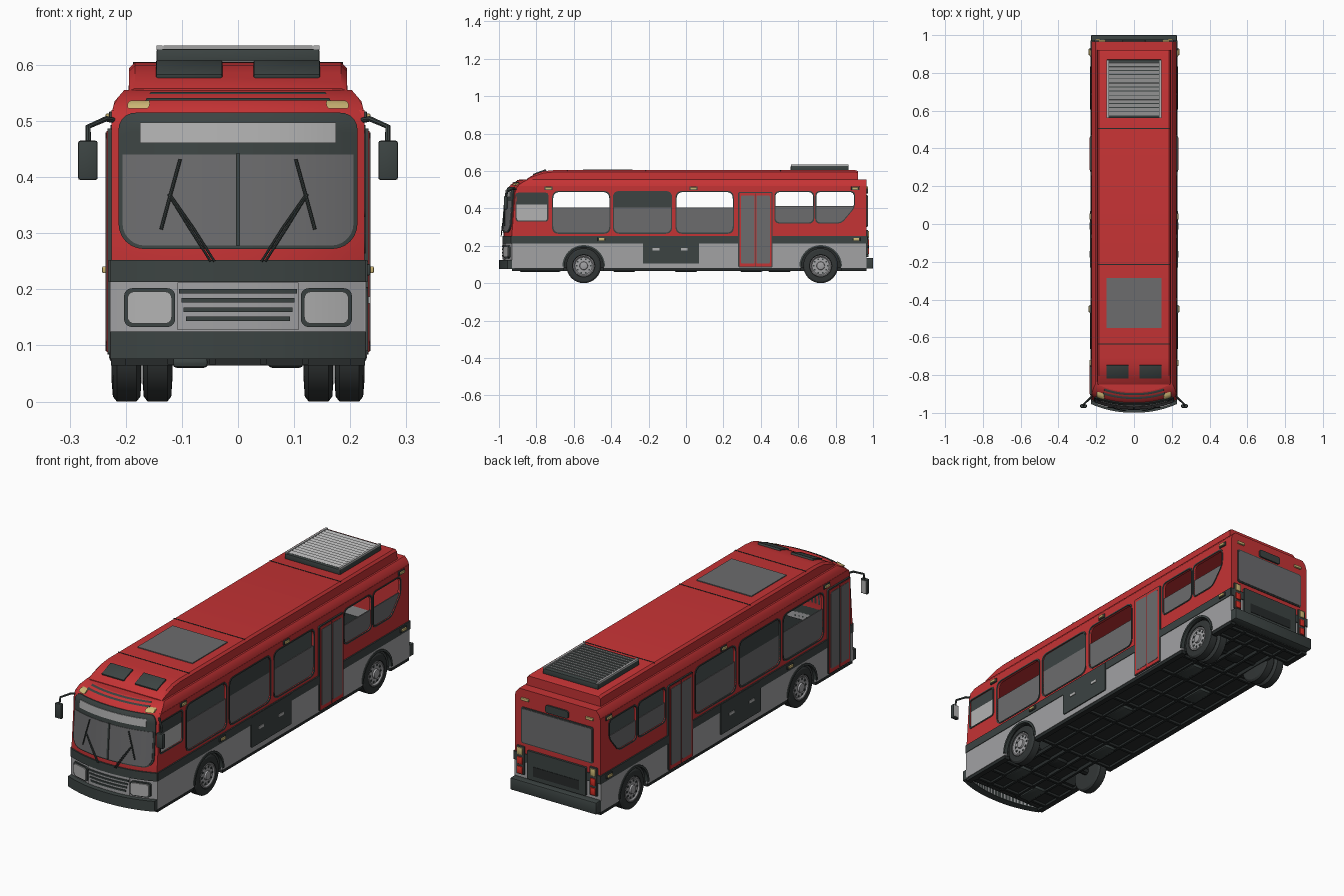
import bpy, bmesh, math
from mathutils import Matrix, Vector

if "Cube" in bpy.data.objects:
    bpy.data.objects.remove(bpy.data.objects["Cube"])

def mat(name, r, g, b):
    m = bpy.data.materials.new(name)
    m.diffuse_color = (r, g, b, 1)
    m.use_nodes = True
    m.node_tree.nodes["Principled BSDF"].inputs["Base Color"].default_value = m.diffuse_color
    return m

RED = mat("red paint", 0.56, 0.033, 0.035)
DARK = mat("dark trim", 0.045, 0.057, 0.055)
GLASS = mat("grey glass", 0.15, 0.15, 0.155)
GREY = mat("light grey paint", 0.36, 0.36, 0.37)
SILVER = mat("pale lens", 0.45, 0.45, 0.45)
TAN = mat("amber lamp", 0.62, 0.48, 0.18)
TYRE = mat("tyre rubber", 0.032, 0.037, 0.037)
UNDER = mat("underbody", 0.02, 0.024, 0.024)
TAIL = mat("tail lamp red", 0.7, 0.03, 0.02)

# ---- helpers ----
def finish(name, bm, m):
    bmesh.ops.remove_doubles(bm, verts=bm.verts, dist=1e-5)
    bmesh.ops.recalc_face_normals(bm, faces=bm.faces)
    me = bpy.data.meshes.new(name)
    bm.to_mesh(me)
    bm.free()
    me.materials.clear()
    me.materials.append(m)
    ob = bpy.data.objects.new(name, me)
    bpy.context.collection.objects.link(ob)
    return ob

def box(name, x, y, z, m, bevel=0, tilt=0):
    """Box from (min, max) ranges, optionally tilted about x."""
    bm = bmesh.new()
    c = Vector([(a[0] + a[1]) / 2 for a in (x, y, z)])
    s = [abs(a[1] - a[0]) for a in (x, y, z)]
    bmesh.ops.create_cube(bm, size=1, matrix=Matrix.Translation(c) @ Matrix.Rotation(tilt, 4, 'X') @ Matrix.Diagonal((*s, 1)))
    if bevel:
        bmesh.ops.bevel(bm, geom=bm.edges[:], offset=bevel, segments=2, affect='EDGES', profile=0.5)
    return finish(name, bm, m)

def loft(name, rings, m, caps=True):
    bm = bmesh.new()
    vs = [[bm.verts.new(p) for p in r] for r in rings]
    n = len(rings[0])
    for a, b in zip(vs, vs[1:]):
        for i in range(n):
            bm.faces.new((a[i], a[(i + 1) % n], b[(i + 1) % n], b[i]))
    if caps:
        bm.faces.new(vs[0])
        bm.faces.new(vs[-1])
    return finish(name, bm, m)

def curve_mesh(name, cu, m, fn=None):
    ob = bpy.data.objects.new("tmp", cu)
    bpy.context.collection.objects.link(ob)
    me = bpy.data.meshes.new_from_object(ob.evaluated_get(bpy.context.evaluated_depsgraph_get()))
    bpy.data.objects.remove(ob)
    bm = bmesh.new()
    bm.from_mesh(me)
    bpy.data.meshes.remove(me)
    for v in bm.verts:
        if fn:
            v.co = fn(*v.co)
    return finish(name, bm, m)

def spline(cu, pts, cyclic):
    sp = cu.splines.new('POLY')
    sp.points.add(len(pts) - 1)
    for p, q in zip(sp.points, pts):
        p.co = (*q, 0, 1) if len(q) == 2 else (*q, 1)
    sp.use_cyclic_u = cyclic

def plate(name, loops, pos, thick, m, axis='x', s=1):
    """Flat outline with holes, extruded along an axis."""
    cu = bpy.data.curves.new(name, 'CURVE')
    cu.dimensions, cu.fill_mode, cu.extrude = '2D', 'BOTH', thick / 2
    for l in loops:
        spline(cu, l, True)
    fn = {'x': lambda u, v, w: (s * (pos + w), u, v), 'y': lambda u, v, w: (u, pos + w, v)}[axis]
    return curve_mesh(name, cu, m, fn)

def tube(name, pts, r, m):
    cu = bpy.data.curves.new(name, 'CURVE')
    cu.dimensions, cu.bevel_depth, cu.bevel_resolution, cu.use_fill_caps = '3D', r, 2, True
    spline(cu, pts, False)
    return curve_mesh(name, cu, m)

def rounded(pts, r, n=6):
    out = []
    for i, p in enumerate(pts):
        p = Vector(p)
        a, b = (Vector(pts[i - 1]) - p).normalized(), (Vector(pts[(i + 1) % len(pts)]) - p).normalized()
        s, e = p + a * r, p + b * r
        for k in range(n + 1):
            t = k / n
            out.append(tuple(s * (1 - t) ** 2 + p * 2 * t * (1 - t) * 0.9 + p * 0.2 * t * (1 - t) + e * t * t))
    return out

def rect(a, b, c, d):
    return [(a, c), (b, c), (b, d), (a, d)]

def clip(loop, z, sign):
    out = []
    for p, q in zip(loop, loop[1:] + loop[:1]):
        if (p[1] - z) * sign >= 0:
            out.append(p)
        if (p[1] - z) * (q[1] - z) < 0:
            out.append((p[0] + (q[0] - p[0]) * (z - p[1]) / (q[1] - p[1]), z))
    return out

def grow(loop, e):
    us, vs = [p[0] for p in loop], [p[1] for p in loop]
    cu, cv, w, h = (min(us) + max(us)) / 2, (min(vs) + max(vs)) / 2, max(us) - min(us), max(vs) - min(vs)
    return [(cu + (u - cu) * (w + 2 * e) / w, cv + (v - cv) * (h + 2 * e) / h) for u, v in loop]

def interp(t, z):
    for (a, p), (b, q) in zip(t, t[1:]):
        if z <= b:
            return p + (q - p) * (z - a) / (b - a)
    return t[-1][1]

def front(x, z):
    """y of the curved nose."""
    return -0.975 + interp([(0, 0), (.27, 0), (.5, .018), (.53, .04), (.555, .085)], z) + 0.045 * (abs(x) / .225) ** 2.2

def half(z):
    return interp([(0, 1), (.515, 1), (.535, .978), (.555, .902)], z)

def nose(name, x0, x1, z0, z1, off, m, rb=0, rt=0, nz=6):
    """Panel that follows the curved nose, with rounded corners."""
    r = max(rb, rt)
    ds = [r * (1 - math.cos(a * math.pi / 12)) for a in range(6)] if r else [0]
    n = max(2, int((x1 - x0 - 2 * r) / 0.018))
    xs = [x0 + d for d in ds] + [x0 + r + (x1 - x0 - 2 * r) * i / n for i in range(0 if r else 1, n + 1 if r else n)] + [x1 - d for d in reversed(ds)]
    rings = []
    for x in xs:
        d = min(x - x0, x1 - x)
        inset = lambda q: q - math.sqrt(max(0, q * q - (q - d) ** 2)) if d < q else 0
        lo, hi = z0 + inset(rb), z1 - inset(rt)
        zs = [lo + (hi - lo) * i / nz for i in range(nz + 1)]
        rings.append([(x * half(z), front(x, z) - off, z) for z in zs] + [(x * half(z), front(x, z) + .012, z) for z in reversed(zs)])
    return loft(name, rings, m)

# ---- roof shell, raised roof pod, seams ----
sec = [(-.225, .515), (-.22, .535), (-.203, .555)] + [(-.18 + .03 * i, .555) for i in range(13)] + [(.203, .555), (.22, .535), (.225, .515)]
sec += [(x * .95, z - .01) for x, z in reversed(sec)]
loft("roof_shell", [[(x, front(x / half(z), z), z) for x, z in sec], [(x, .965, z) for x, z in sec]], RED, False)
rings = []
for y, t in [(-.85, .558), (-.835, .568), (-.8, .586), (-.76, .599), (-.71, .604), (.905, .604), (.92, .6)]:
    h = [(.195, .55), (.194, t - .01 if t > .57 else t - .004), (.184, t)]
    rings.append([(x, y, z) for x, z in h] + [(-x, y, z) for x, z in reversed(h)])
loft("roof_pod", rings, RED)
for y in (-.635, -.215, .505):
    box("roof_seam", (-.187, .187), (y - .002, y + .002), (.6, .6055), UNDER)
box("skylight", (-.145, .145), (-.55, -.285), (.6, .608), GLASS)
box("cooling_unit", (-.145, .145), (.56, .87), (.6, .628), DARK, .003)
for i in range(13):
    y = .584 + i * .0218
    box("cooling_louver", (-.133, .133), (y - .009, y + .009), (.629, .632), SILVER, tilt=.35)
for x in (-.14, .14):
    box("cooling_rail", (x - .005, x + .005), (.562, .868), (.627, .635), SILVER)
for s in (1, -1):
    box("roof_vent", (s * .087 - .059, s * .087 + .059), (-.82, -.745), (.584, .597), DARK, .003, tilt=.36)

# ---- nose ----
nose("front_skirt", -.225, .225, .08, .215, 0, GREY)
nose("front_wall", -.225, .225, .25, .555, 0, RED, nz=22)
nose("front_band", -.228, .228, .213, .252, .007, DARK)
nose("front_bumper", -.227, .227, .076, .125, .024, DARK)
nose("windshield_frame", -.213, .213, .272, .515, .005, DARK, .045, .03, 14)
nose("windshield", -.206, .206, .278, .44, .007, GLASS, .04, 0, 10)
nose("windshield_divider", -.004, .004, .278, .442, .011, DARK)
nose("route_sign", -.175, .175, .461, .497, .008, SILVER)
nose("grille_panel", -.108, .108, .128, .212, .005, GREY)
for i in range(4):
    z, w = .197 - i * .0165, .105 - i * .004
    nose("grille_slot", -w, w, z - .004, z + .004, .009, DARK, nz=1)
for z in (.539, .55):
    nose("brow_louver", -.17, .17, z - .002, z + .002, .004, DARK, nz=1)
for s in (1, -1):
    span = lambda a, b: (a, b) if s > 0 else (-b, -a)
    nose("headlight_surround", *span(.112, .203), .133, .202, .008, DARK, .014, .014)
    nose("headlight", *span(.118, .197), .139, .196, .013, SILVER, .012, .012)
    nose("brow_lamp", *span(.16, .2), .522, .537, .01, TAN, .006, .006, 3)
    # wipers
    pt = lambda x, z, o=.015: (s * x, front(x, z) - o, z)
    for o in (0, .007):
        tube("wiper_arm", [pt(.042 + o, .25), pt(.08 + o, .31), pt(.122 + o * .3, .37)], .0023, DARK)
    tube("wiper_blade", [pt(.103, .432), pt(.12, .37), pt(.137, .307)], .003, DARK)
    # mirrors
    tube("mirror_arm", [(s * .215, -.9, .5), (s * .235, -.925, .504), (s * .267, -.955, .49), (s * .267, -.963, .455)], .005, DARK)
    box("mirror_housing", tuple(s * v for v in (.25, .285)), (-.973, -.955), (.395, .465), DARK, .004)
    box("mirror_glass", tuple(s * v for v in (.254, .281)), (-.956, -.953), (.401, .459), SILVER)

# ---- sides ----
AX = (-.547, .72)
wf = front(.225, .2)
skirt = [(wf, .08)]
for c in AX:
    skirt += [(c - .106 * math.cos(a * math.pi / 16), (.08 if a in (0, 16) else .092 + .106 * math.sin(a * math.pi / 16))) for a in range(17)]
skirt += [(.965, .08), (.965, .215), (wf, .215)]
big = lambda a, b: rounded(rect(a, b, .27, .487), .035)
wins = [(big(-.71, -.41), .405, GLASS, None), (big(-.385, -.08), .405, GLASS, DARK), (big(-.05, .25), .405, GLASS, None),
        (rounded(rect(.478, .68, .325, .487), .028), .412, GLASS, None),
        (rounded([(.697, .325), (.83, .325), (.898, .405), (.898, .487), (.697, .487)], .024), .412, GLASS, None)]
driver = (rounded(rect(-.905, -.742, .335, .478), .015), .42, SILVER, DARK)

def door(a, b, s):
    plate("door_frame", [rounded(rect(a - .006, b + .006, .084, .487), .008)], .2285, .008, DARK, s=s)
    plate("door_leaf", [rect(a, b, .088, .482)], .2305, .008, RED, s=s)
    mid = (a + b) / 2
    for p, q in ((a + .009, mid - .005), (mid + .005, b - .009)):
        plate("door_glass", [rounded(rect(p, q, .105, .47), .008)], .233, .006, GLASS, s=s)
    tube("door_seal", [(s * .2345, mid, .09), (s * .2345, mid, .48)], .0015, DARK)

for s in (1, -1):
    ws = wins + ([driver] if s > 0 else [])
    wall = [(wf, .25), (.965, .25), (.965, .52), (front(.225, .515), .52), (front(.225, .5), .5), (front(.225, .27), .27)]
    plate("side_wall", [wall] + [w[0] for w in ws], .219, .012, RED, s=s)
    plate("side_skirt", [skirt], .222, .012, GREY, s=s)
    plate("side_band", [rect(wf, .968, .213, .252)], .2235, .015, DARK, s=s)
    for loop, z, low, up in ws:
        plate("window_rim", [grow(loop, .006), loop], .2245, .006, DARK, s=s)
        plate("window_pane", [clip(loop, z, -1)], .219, .005, low, s=s)
        if up:
            plate("upper_pane", [clip(loop, z, 1)], .219, .005, up, s=s)
    door(.285, .457, s)
    if s < 0:
        door(-.9, -.745, s)
    # hatch, sill strips, arch rims, lamps
    plate("side_hatch", [rounded(rect(-.23, .07, .105, .25), .006)], .229, .008, DARK, s=s)
    for y in (-.16, -.01):
        plate("hatch_handle", [rect(y - .018, y + .018, .175, .187)], .233, .006, SILVER, s=s)
    for a, b in ((-.93, -.655), (-.44, .612), (.828, .965)):
        box("sill_strip", (s * .2, s * .226), (a, b), (.064, .081), UNDER)
    for c in AX:
        arc = [(math.cos(a * math.pi / 16), math.sin(a * math.pi / 16)) for a in range(17)]
        plate("arch_rim", [[(c + .114 * u, .09 + .114 * v) for u, v in arc] + [(c + .104 * u, .09 + .104 * v) for u, v in reversed(arc)]], .223, .018, DARK, s=s)
    for y, z, x in ((-.735, .507, .226), (.04, .507, .226), (.905, .507, .226), (-.45, .235, .232), (.91, .235, .232)):
        box("lamp_base", (s * (x - .004), s * (x + .004)), (y - .022, y + .022), (z - .01, z + .01), DARK, .002)
        box("side_lamp", (s * x, s * (x + .01)), (y - .016, y + .016), (z - .006, z + .006), TAN, .002)

# ---- rear ----
plate("rear_wall", [[(-.225, .25), (.225, .25), (.225, .515), (.22, .535), (.203, .555), (-.203, .555), (-.22, .535), (-.225, .515)]], .96, .012, RED, 'y')
plate("rear_skirt", [rect(-.225, .225, .08, .25)], .96, .012, GREY, 'y')
plate("rear_band", [rect(-.229, .229, .213, .252)], .964, .014, DARK, 'y')
plate("rear_window_rim", [rounded(rect(-.19, .19, .3, .472), .012)], .967, .006, DARK, 'y')
plate("rear_window", [rounded(rect(-.184, .184, .306, .466), .01)], .969, .007, GLASS, 'y')
plate("rear_sign", [rounded(rect(-.06, .06, .48, .516), .012)], .969, .01, DARK, 'y')
plate("engine_door", [rounded(rect(-.155, .155, .14, .275), .006)], .97, .012, DARK, 'y')
plate("engine_door_inset", [rect(-.12, .12, .16, .205)], .976, .004, UNDER, 'y')
box("rear_bumper", (-.227, .227), (.955, 1), (.078, .135), DARK, .005)
for s in (1, -1):
    box("tail_lamp_housing", (s * .172, s * .212), (.96, .974), (.15, .285), DARK, .003)
    for z in (.172, .217, .262):
        box("tail_lamp", (s * .178, s * .206), (.97, .979), (z - .017, z + .017), TAN if z > .25 else TAIL, .003)
    box("rear_marker", (s * .15, s * .19), (.962, .974), (.503, .516), TAN, .003)

# ---- underbody ----
box("floor", (-.213, .213), (-.92, .955), (.19, .205), UNDER)
box("chassis_spine", (-.112, .112), (-.92, .955), (.082, .19), UNDER)
for a, b in ((-.925, -.66), (-.435, .607), (.833, .955)):
    box("chassis_bay", (-.212, .212), (a, b), (.076, .19), UNDER)
for x in (-.12, -.045, .045, .12):
    box("chassis_rail", (x - .006, x + .006), (-.9, .94), (.066, .084), UNDER)
for y in (-.88, -.78, -.68, -.42, -.25, -.08, .09, .26, .43, .59, .85, .93):
    box("cross_member", (-.205, .205), (y - .006, y + .006), (.064, .08), UNDER)
for x, y in ((-.085, -.33), (.085, .0), (.085, .5), (-.085, .35), (.085, -.73), (-.085, -.83)):
    box("underbody_tank", (x - .032, x + .032), (y - .06, y + .06), (.06, .08), DARK, .008)

# ---- wheels ----
def lathe(name, prof, cy, s, m):
    return loft(name, [[(s * x, cy + r * math.cos(a * math.pi / 16), .093 + r * math.sin(a * math.pi / 16)) for a in range(32)] for x, r in prof], m)

for cy in AX:
    tube("axle", [(-.2, cy, .093), (.2, cy, .093)], .018, UNDER)
    box("axle_housing", (-.035, .035), (cy - .035, cy + .035), (.064, .13), UNDER, .012)
    for s in (1, -1):
        for d in ((0, .055) if cy > 0 else (0,)):
            lathe("tyre", [(x - d, r) for x, r in ((.172, .055), (.174, .084), (.181, .093), (.216, .093), (.223, .084), (.225, .06), (.217, .056))], cy, s, TYRE)
        lathe("wheel_rim", [(.21, .057), (.224, .057), (.224, .052), (.218, .046), (.22, .03), (.22, .022), (.228, .02), (.23, .014)], cy, s, GREY)
        for k in range(10):
            a = k * math.pi / 5
            y, z = cy + .038 * math.cos(a), .093 + .038 * math.sin(a)
            box("wheel_hole", (s * .215, s * .2215), (y - .004, y + .004), (z - .004, z + .004), DARK)

# ---- smooth shading with sharp edges ----
bpy.ops.object.select_all(action='SELECT')
bpy.context.view_layer.objects.active = bpy.context.selected_objects[0]
bpy.ops.object.shade_smooth_by_angle(angle=math.radians(30))
